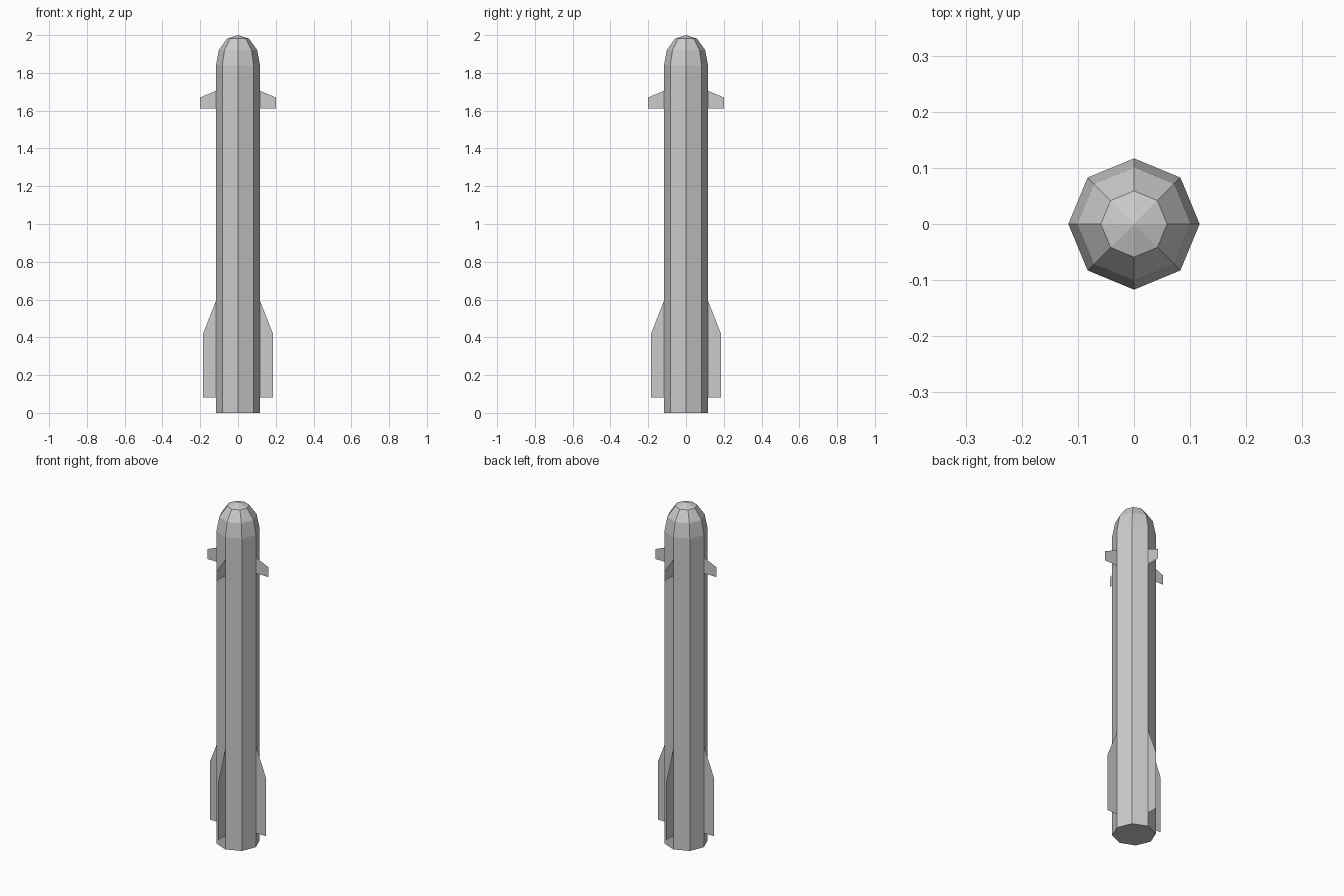
import bpy, bmesh
from math import cos, sin, tau

if "Cube" in bpy.data.objects:
    bpy.data.objects.remove(bpy.data.objects["Cube"])

SIDES = 8
R = 0.117


def make_object(name, bm):
    mesh = bpy.data.meshes.new(name)
    bm.to_mesh(mesh)
    bm.free()
    obj = bpy.data.objects.new(name, mesh)
    bpy.context.collection.objects.link(obj)
    return obj


def ring(bm, r, z):
    return [bm.verts.new((r * cos(tau * i / SIDES), r * sin(tau * i / SIDES), z))
            for i in range(SIDES)]


def bridge(bm, a, b):
    for i in range(SIDES):
        j = (i + 1) % SIDES
        bm.faces.new((a[i], a[j], b[j], b[i]))


# Octagonal body with closed base and faceted nose
bm = bmesh.new()
rings = [ring(bm, r, z) for r, z in ((R, 0), (R, 1.838), (0.101, 1.922), (0.059, 1.981))]
bm.faces.new(rings[0][::-1])
for low, high in zip(rings, rings[1:]):
    bridge(bm, low, high)
tip = bm.verts.new((0, 0, 2))
for i in range(SIDES):
    bm.faces.new((rings[-1][i], rings[-1][(i + 1) % SIDES], tip))
make_object("rocket_body", bm)


# Four paper-thin fins around the body, from one (radius, height) outline
def fins(name, outline):
    for k in range(4):
        c, s = cos(tau * k / 4), sin(tau * k / 4)
        bm = bmesh.new()
        bm.faces.new([bm.verts.new((r * c, r * s, z)) for r, z in outline])
        make_object(f"{name}_{k + 1}", bm)


fins("tail_fin", [(R, 0.082), (0.184, 0.082), (0.184, 0.422), (R, 0.592)])
fins("nose_fin", [(R, 1.612), (0.2, 1.612), (0.2, 1.67), (R, 1.705)])
